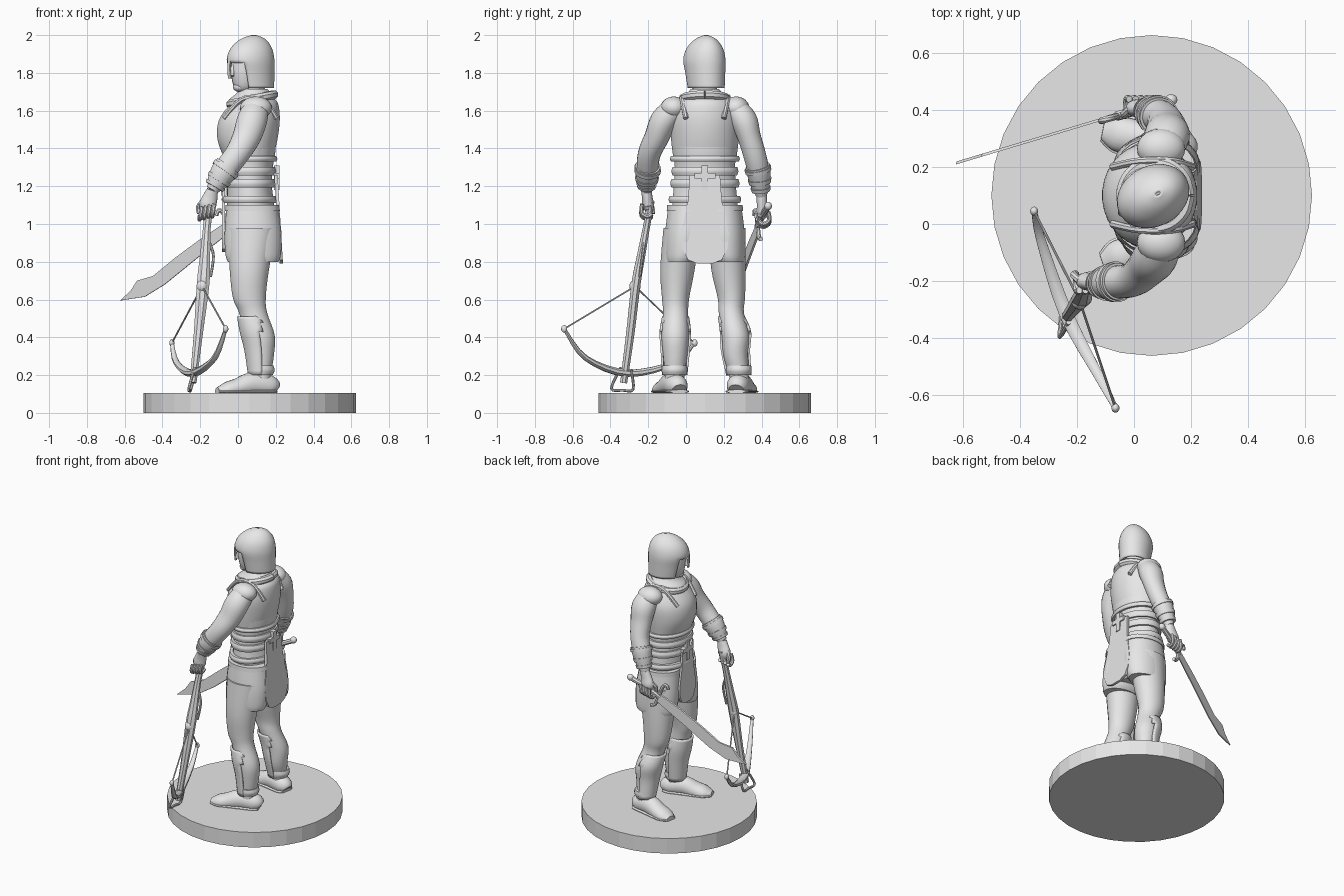
import bpy, bmesh, math
from mathutils import Vector, Matrix

if "Cube" in bpy.data.objects:
    bpy.data.objects.remove(bpy.data.objects["Cube"])
grey = bpy.data.materials.new("plain grey")
grey.use_nodes = True
grey.diffuse_color = (0.8, 0.8, 0.8, 1)
grey.node_tree.nodes["Principled BSDF"].inputs["Base Color"].default_value = grey.diffuse_color
MID = 0.1  # y of the body's centre plane

def finish(name, bm, angle=40):
    bmesh.ops.recalc_face_normals(bm, faces=bm.faces)
    mesh = bpy.data.meshes.new(name)
    for f in bm.faces:
        f.smooth = True
    bm.to_mesh(mesh)
    bm.free()
    mesh.set_sharp_from_angle(angle=math.radians(angle))
    mesh.materials.append(grey)
    obj = bpy.data.objects.new(name, mesh)
    bpy.context.collection.objects.link(obj)
    return obj

def spline(pts, steps):
    """Smooth curve through points of any dimension."""
    out = []
    for i in range(len(pts) - 1):
        quad = pts[max(i - 1, 0)], pts[i], pts[i + 1], pts[min(i + 2, len(pts) - 1)]
        for t in (s / steps for s in range(steps)):
            out.append([0.5 * (2 * b + (c - a) * t + (2 * a - 5 * b + 4 * c - d) * t * t
                               + (3 * b - a - 3 * c + d) * t ** 3) for a, b, c, d in zip(*quad)])
    return out + [list(pts[-1])]

def sweep(name, pts, sides=20, steps=4, hint=(0, 1, 0), cut=None, floor=0, level=False, angle=40):
    """Loft ellipses (x, y, z, radius, radius along hint) along a path."""
    bm = bmesh.new()
    path = spline(pts, steps)
    rings = []
    for i, (x, y, z, a, b) in enumerate(path):
        t = Vector(path[min(i + 1, len(path) - 1)][:3]) - Vector(path[max(i - 1, 0)][:3])
        t = Vector((0, 0, 1)) if level else t.normalized()
        u = (Vector(hint) - t * t.dot(Vector(hint))).normalized()
        v = t.cross(u)
        ring = []
        for w in ((k + 0.5) * math.tau / sides for k in range(sides)):
            p = Vector((x, y, z)) + v * a * math.cos(w) + u * b * math.sin(w)
            p.z = max(p.z, floor)
            ring.append(bm.verts.new(p))
        rings.append(ring)
    for r, s in zip(rings, rings[1:]):
        for k in range(sides):
            j = (k + 1) % sides
            bm.faces.new((r[k], r[j], s[j], s[k]))
    if not cut:
        bm.faces.new(rings[0])
        bm.faces.new(rings[-1])
        return finish(name, bm, angle)
    gone = [f for f in bm.faces if cut(f.calc_center_median())]
    bmesh.ops.delete(bm, geom=gone, context="FACES")
    obj = finish(name, bm, angle)
    shell = obj.modifiers.new("thickness", "SOLIDIFY")
    shell.thickness = 0.012
    shell.offset = 0
    return obj

def rod(name, pts, r, **kw):
    return sweep(name, [(*p, r, r) for p in pts], sides=8, **kw)

def ball(name, loc, size):
    bm = bmesh.new()
    bmesh.ops.create_uvsphere(bm, u_segments=20, v_segments=12, radius=1)
    bm.transform(Matrix.Translation(loc) @ Matrix.Diagonal((*size, 1)))
    return finish(name, bm)

def plate(name, outline, place, push):
    """Extrude a flat outline; place maps 2D to 3D and push is the thickness."""
    bm = bmesh.new()
    face = bm.faces.new([bm.verts.new(place(p, q)) for p, q in outline])
    new = bmesh.ops.extrude_face_region(bm, geom=[face])["geom"]
    bmesh.ops.translate(bm, vec=push, verts=[v for v in new if isinstance(v, bmesh.types.BMVert)])
    return finish(name, bm, 30)

# Round base
bm = bmesh.new()
bmesh.ops.create_cone(bm, cap_ends=True, segments=32, radius1=0.562, radius2=0.562, depth=0.106)
bm.transform(Matrix.Translation((0.062, MID, 0.053)))
finish("base", bm, 5)

# Torso, breastplate and waist belts
sweep("torso", [(.08, MID, .84, .09, .1), (.07, MID, 1.05, .125, .17), (.06, MID, 1.2, .12, .165),
                (.06, MID, 1.3, .125, .16), (.06, MID, 1.4, .14, .17), (.07, MID, 1.56, .13, .18),
                (.09, MID, 1.65, .1, .15), (.1, MID, 1.7, .07, .08)], 32, level=True)
sweep("breastplate", [(.055, MID, 1.35, .13, .168), (.05, MID, 1.45, .16, .18), (.06, MID, 1.55, .162, .182),
                      (.085, MID, 1.63, .13, .155), (.095, MID, 1.66, .1, .12)], 32, level=True)
for name, z, h, a, b in (("breastplate_rim", 1.345, .014, .143, .18), ("upper_belt", 1.28, .022, .135, .172),
                         ("lower_belt", 1.215, .022, .134, .178), ("hip_belt", 1.13, .018, .142, .187)):
    sweep(name, [(.06, MID, z - h, a, b), (.06, MID, z, a + .006, b + .006), (.06, MID, z + h, a, b)], 32, level=True)

# Neck and scarf
sweep("neck", [(.09, MID, 1.62, .07, .075), (.075, MID, 1.76, .06, .06)], level=True)
sweep("scarf", [(.085, MID, 1.62, .12, .13), (.075, MID, 1.655, .125, .12), (.085, MID, 1.69, .095, .095),
                (.08, MID, 1.715, .075, .075)], 24, level=True)
turns = [(math.cos(i * math.tau / 12), math.sin(i * math.tau / 12)) for i in range(13)]
rod("scarf_fold", [(.075 + .115 * c, MID + .115 * s, 1.66 + .025 * c) for c, s in turns], .024, hint=(0, 0, 1))

# Head and open-faced helmet, turned to the left
head = [sweep("face", [(-.035, 0, 1.7, .03, .03), (-.03, 0, 1.73, .06, .055), (-.01, 0, 1.8, .095, .075),
                       (0, 0, 1.88, .1, .08)], level=True),
        sweep("helmet", [(.025, 0, 1.72, .105, .088), (.015, 0, 1.8, .116, .095), (.005, 0, 1.87, .126, .1),
                         (.01, 0, 1.93, .108, .084), (.02, 0, 1.975, .064, .046), (.025, 0, 1.995, .008, .005)],
              32, level=True, cut=lambda c: c.x < -.02 and c.z < 1.86 and abs(c.y) < .073),
        sweep("helmet_crest", [(-.118, 0, 1.88, .006, .006), (-.07, 0, 1.945, .008, .008), (.02, 0, 1.99, .008, .008),
                               (.1, 0, 1.94, .008, .008), (.13, 0, 1.86, .005, .005)], 8),
        sweep("nose_guard", [(-.12, 0, 1.88, .008, .02), (-.124, 0, 1.83, .008, .012), (-.12, 0, 1.77, .008, .016)], 8),
        sweep("nose", [(-.095, 0, 1.84, .012, .01), (-.112, 0, 1.785, .015, .018)], 10),
        ball("chin", (-.065, 0, 1.725), (.03, .035, .025))]
for part in head:
    part.location = (.062, .095, 0)
    part.rotation_euler.z = math.radians(28)

# Arms, forearm guards, shoulder pieces and hands
arms = {"left": [(.1, -.05, 1.62, .065, .06), (.075, -.115, 1.55, .08, .072), (.045, -.155, 1.46, .075, .065),
                 (-.005, -.195, 1.37, .065, .06), (-.08, -.205, 1.27, .06, .055), (-.135, -.21, 1.18, .033, .03)],
        "right": [(.1, .25, 1.62, .065, .06), (.115, .305, 1.55, .08, .072), (.115, .335, 1.46, .072, .062),
                  (.105, .365, 1.36, .062, .06), (.075, .385, 1.27, .058, .055), (.04, .4, 1.15, .032, .03)]}
hands = {"left": Vector((-.16, -.2, 1.1)), "right": Vector((.015, .405, 1.06))}
for side, pts in arms.items():
    out = -1 if side == "left" else 1
    sweep(side + "_arm", pts)
    lower = spline(pts[3:], 6)
    sweep(side + "_bracer", [(x, y, z, a + .008, b + .008) for x, y, z, a, b in lower[4:11]], steps=2)
    for i in (5, 8, 10):
        ends = [Vector(lower[i]).lerp(Vector(lower[i + s]), .5) for s in (-1, 1)]
        sweep(side + "_bracer_band", [(*e[:3], e[3] + .014, e[4] + .014) for e in ends], steps=1)
    ball(side + "_shoulder_guard", (.095, MID + out * .165, 1.615), (.085, .07, .06))
    strap = (-.075, .1, 1.56), (.02, .12, 1.66), (.13, .12, 1.66), (.205, .1, 1.56)
    rod(side + "_shoulder_strap", [(x, MID + out * y, z) for x, y, z in strap], .014)
    h, w = hands[side], Vector(pts[-1][:3])
    sweep(side + "_palm", [(*w, .03, .028), (*w.lerp(h, .5), .04, .028), (*h, .045, .032), (*(h * .975), .03, .022)])
    curl = (0, .032, .005), (-.008, .035, -.04), (-.012, .005, -.06), (-.012, -.02, -.045)
    for i in range(4):
        k = h + Vector((.035 - .022 * i, 0, -.005 * i))
        rod(side + "_finger", [k + Vector((x, out * y, z)) for x, y, z in curl], .012, hint=(1, 0, 0))
    thumb = (-.03, 0, .02), (-.05, -.02, -.01), (-.045, -.025, -.045)
    rod(side + "_thumb", [h + Vector((x, out * y, z)) for x, y, z in thumb], .013)

# Legs, thigh guards, boots and shin guards
legs = {"left": (-.02, -.045, -.055, -.057, -.06, -.33), "right": (.215, .225, .24, .262, .28, .2)}
for side, (y0, y1, y2, y3, y4, splay) in legs.items():
    out = -1 if side == "left" else 1
    sweep(side + "_leg", [(.075, y0, .98, .13, .1), (.06, y1, .76, .105, .092), (.06, y2, .61, .088, .073),
                          (.08, y2, .53, .075, .067), (.115, y3, .41, .08, .073), (.125, y3, .3, .065, .064),
                          (.125, y4, .2, .05, .052), (.125, y4, .13, .055, .055)], 24, level=True)
    sweep(side + "_shin_guard", [(.07, y2, .51, .07, .066), (.1, y3, .43, .086, .078), (.115, y3, .33, .076, .072),
                                 (.12, y4, .2, .062, .062)], 24, level=True, cut=lambda c: c.x > .12)
    sweep(side + "_boot_cuff", [(.12, y4, .2, .064, .062), (.125, y4, .225, .07, .068), (.125, y4, .25, .064, .066)],
          level=True)
    foot = [(.07, .12, .04, .04), (.04, .14, .06, .058), (-.05, .15, .065, .06), (-.13, .13, .052, .062),
            (-.19, .12, .042, .06), (-.235, .12, .015, .03)]
    foot = [(.125 + s, y4 - splay * s, z, a, b) for s, z, a, b in foot]
    sweep(side + "_boot", foot, floor=.106)
    sweep(side + "_sole", [(x, y, .113, .012, b + .008) for x, y, z, a, b in foot], floor=.106)
    sweep(side + "_thigh_guard", [(.08, MID + out * .125, .8, .135, .085), (.08, MID + out * .115, .84, .148, .1),
                                  (.08, MID + out * .1, .95, .152, .112), (.075, MID + out * .085, 1.09, .137, .11)],
          24, level=True)
    sweep(side + "_thigh_guard_trim", [(.077, MID + out * .085, 1.07, .146, .118),
                                       (.075, MID + out * .085, 1.1, .143, .116)], 24, steps=1, level=True)

# Hanging cloth panels at the back and front, with buckles
flap = [(.08, 1.26), (.09, 1.12), (.125, .95), (.12, .87), (.09, .81), (.04, .79)]
flap += [(-p, q) for p, q in reversed(flap)]
plate("back_cloth", flap, lambda p, q: (.192 + (1.26 - q) * .06, MID + p, q), (.018, 0, 0))
plate("front_cloth", flap, lambda p, q: (-.07, MID + p * .7, q * .8 + .22), (-.014, 0, 0))
cross = [(.017, 1.18), (.017, 1.24), (.055, 1.24), (.055, 1.27), (.017, 1.27), (.017, 1.31)]
cross += [(-p, q) for p, q in reversed(cross)]
plate("back_buckle", cross, lambda p, q: (.19, MID + p, q), (.03, 0, 0))
plate("front_buckle", cross, lambda p, q: (-.09, MID + p, q - .03), (.03, 0, 0))

# Curved sword in the right hand
def blade_point(x, z):
    return (x, .396 + x * .3, z)

plate("sword_blade", [(-.05, 1.02), (-.2, .92), (-.335, .82), (-.45, .725), (-.535, .7), (-.57, .645), (-.625, .595),
                      (-.495, .615), (-.39, .68), (-.23, .81), (-.06, .945)], blade_point, (.004, .011, 0))
rod("sword_grip", [blade_point(-.06, .985), blade_point(.03, 1.045), blade_point(.125, 1.09)], .017)
guard = (-.115, 1.045), (-.105, 1.07), (-.08, 1.06), (-.055, .99), (-.03, .93), (0, .92)
rod("sword_guard", [blade_point(x, z) for x, z in guard], .012)
ball("sword_pommel", blade_point(.13, 1.095), (.022, .02, .022))

# Crossbow held down in the left hand
sweep("crossbow_stock", [(-.15, -.185, 1.12, .028, .02), (-.165, -.21, .98, .022, .02), (-.175, -.24, .82, .03, .024),
                         (-.185, -.265, .68, .036, .026), (-.21, -.295, .42, .026, .024),
                         (-.238, -.33, .16, .02, .02)], 8, angle=30)
bow = [(-.35, .045, .37), (-.325, -.06, .265), (-.24, -.31, .21), (-.125, -.53, .29), (-.065, -.645, .445)]
sweep("crossbow_bow", [(*p, r, r * .8) for p, r in zip(bow, (.01, .018, .026, .018, .01))], 8, hint=(0, 0, 1))
catch = (-.19, -.27, .67)
for tip in (bow[0], bow[-1]):
    rod("crossbow_string", [catch, tip], .0045, steps=1, hint=(1, 0, 0))
    ball("bow_tip", tip, (.014, .016, .02))
rod("crossbow_stirrup", [(-.22, -.29, .23), (-.25, -.28, .125), (-.255, -.335, .12), (-.26, -.395, .13),
                         (-.23, -.345, .24)], .008, hint=(1, 0, 0))
rod("crossbow_trigger", [(-.15, -.22, .9), (-.13, -.23, .83), (-.145, -.245, .72)], .008)
ball("crossbow_lock", catch, (.03, .03, .035))
